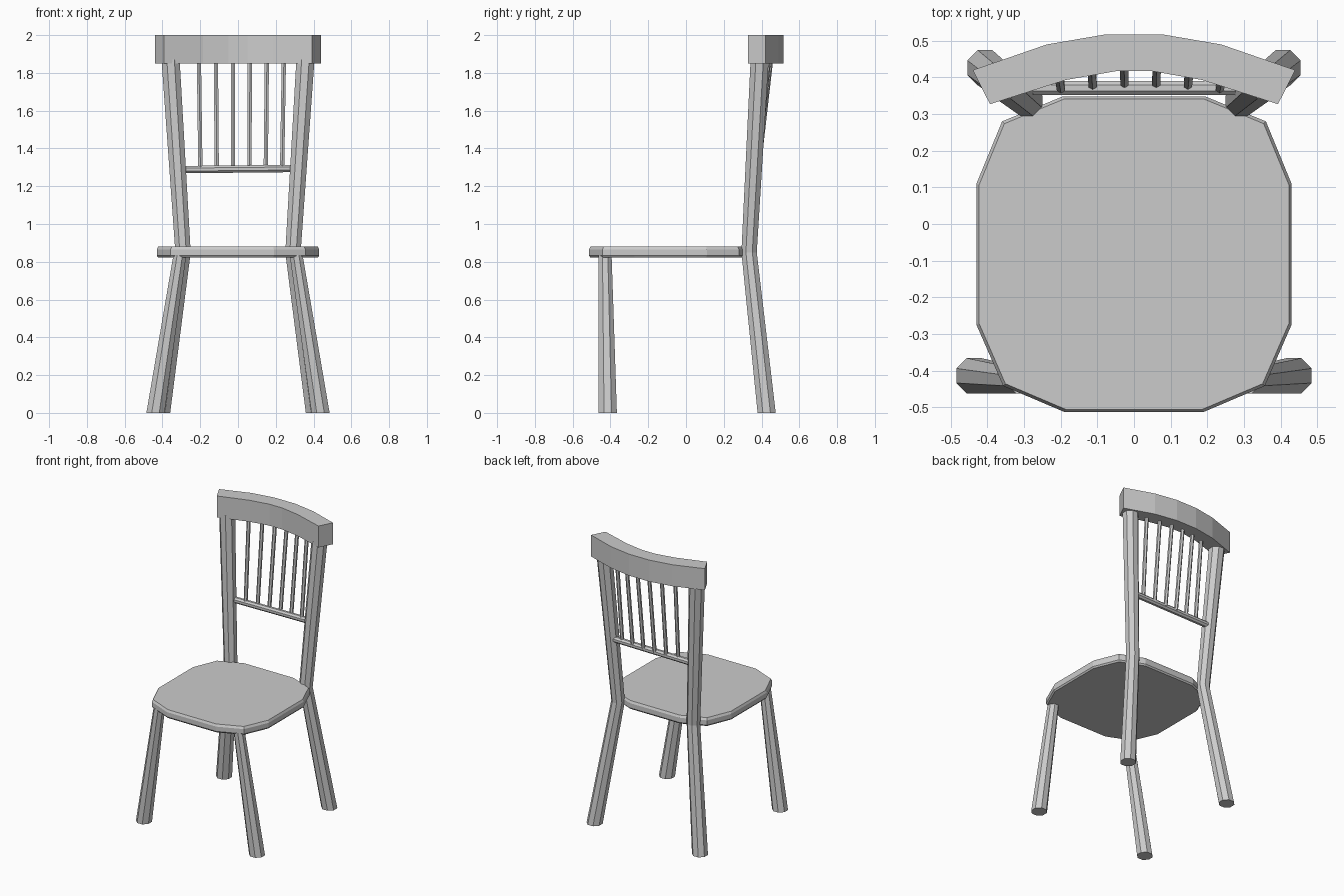
import bpy, bmesh, math
from mathutils import Vector

if "Cube" in bpy.data.objects:
    bpy.data.objects.remove(bpy.data.objects["Cube"])


def finish(name, bm, mirror=False):
    bmesh.ops.recalc_face_normals(bm, faces=bm.faces)
    me = bpy.data.meshes.new(name)
    bm.to_mesh(me)
    bm.free()
    ob = bpy.data.objects.new(name, me)
    bpy.context.collection.objects.link(ob)
    if mirror:
        ob.modifiers.new("Mirror", 'MIRROR').use_axis[0] = True
    return ob


def loft(name, loops, mirror=False):
    """Skin a stack of equal-length closed loops and cap both ends."""
    bm = bmesh.new()
    rings = [[bm.verts.new(p) for p in loop] for loop in loops]
    n = len(rings[0])
    for a, b in zip(rings, rings[1:]):
        for i in range(n):
            j = (i + 1) % n
            bm.faces.new((a[i], a[j], b[j], b[i]))
    bm.faces.new(rings[0])
    bm.faces.new(rings[-1])
    return finish(name, bm, mirror)


def ring(centre, r, u, v, sides):
    out = []
    for i in range(sides):
        a = 2 * math.pi * (i + 0.5) / sides
        out.append(Vector(centre) + Vector(u) * r * math.cos(a) + Vector(v) * r * math.sin(a))
    return out


X, Y, Z = (1, 0, 0), (0, 1, 0), (0, 0, 1)


def upright(name, stations, sides=8, mirror=False):
    return loft(name, [ring(c, r, X, Y, sides) for c, r in stations], mirror)


# Seat: twelve-sided slab with small chamfers
half = [(0.19, -0.513), (0.357, -0.442), (0.43, -0.275), (0.43, 0.11), (0.36, 0.28), (0.195, 0.348)]
outline = half + [(-x, y) for x, y in reversed(half)]
cy = -0.083
loft("seat", [[(x * s, cy + (y - cy) * s, z) for x, y in outline]
              for z, s in ((0.822, 0.983), (0.832, 1), (0.865, 1), (0.88, 0.983))])

# Legs and bent back posts, mirrored left to right
upright("front_legs", [((0.437, -0.414, 0), 0.052), ((0.308, -0.428, 0.835), 0.037)], mirror=True)
upright("back_posts", [((0.407, 0.427, 0), 0.052), ((0.291, 0.334, 0.85), 0.044),
                       ((0.357, 0.39, 1.87), 0.052)], mirror=True)

# Curved crest rail
back = [(0.44, 0.42), (0.238, 0.49), (0.08, 0.517)]
front = [(0.393, 0.327), (0.186, 0.393), (0.05, 0.417)]
arc = lambda h: h + [(-x, y) for x, y in reversed(h)]
plan = list(zip(arc(back), arc(front)))
loft("crest_rail", [[(*b, 1.85), (*f, 1.85), (*f, 2.0), (*b, 2.0)] for b, f in plan])

# Lower cross rail
loft("lower_rail", [ring((x, 0.371, z), 0.021, Y, Z, 8) for x, z in ((-0.3, 1.288), (0.3, 1.294))])

# Spindles fanning up into the crest
for i in range(6):
    x = -0.199 + 0.0865 * i
    bow = 1 - ((i - 2.5) / 2.5) ** 2
    upright(f"spindle_{i + 1}", [((x, 0.369 + 0.014 * bow, 1.29), 0.013),
                                 ((x * 1.04, 0.415 + 0.035 * bow, 1.87), 0.013)], sides=6)
